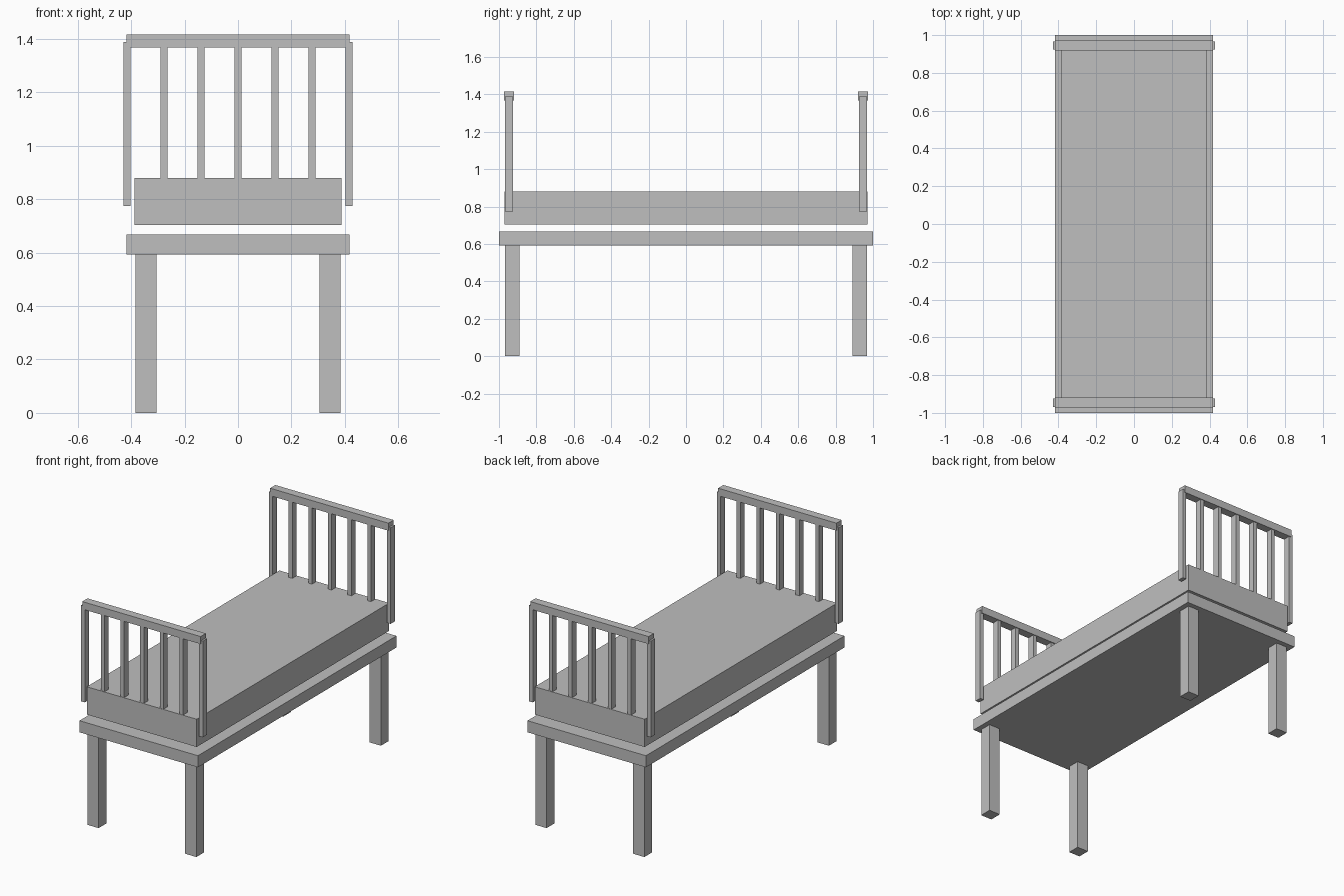
import bpy

cube = bpy.data.objects.get("Cube")
if cube:
    bpy.data.objects.remove(cube, do_unlink=True)

# One plain grey for every part
grey = bpy.data.materials.new("plain grey")
grey.use_nodes = True
colour = (0.52, 0.52, 0.52, 1)
grey.diffuse_color = colour
grey.node_tree.nodes["Principled BSDF"].inputs["Base Color"].default_value = colour


def box(name, x, y, width, depth, bottom, top):
    """Axis-aligned box centred on x, y and spanning bottom to top."""
    bpy.ops.mesh.primitive_cube_add(size=1, location=(x, y, (bottom + top) / 2))
    ob = bpy.context.object
    ob.name = ob.data.name = name
    ob.scale = (width, depth, top - bottom)
    bpy.ops.object.transform_apply(location=False, rotation=False, scale=True)
    ob.data.materials.append(grey)
    return ob


# Base board and mattress, with a gap between them
box("bed_base", 0, 0, 0.835, 2.0, 0.593, 0.667)
box("mattress", 0, 0, 0.775, 1.94, 0.703, 0.88)

for end, side_y in (("front", -1), ("back", 1)):
    # Square legs
    for side, side_x in (("right", -1), ("left", 1)):
        box(f"{end}_{side}_leg", side_x * 0.345, side_y * 0.929,
            0.079, 0.078, 0, 0.593)

    # End railing: top rail, outer posts and slats
    y = side_y * 0.946
    box(f"{end}_top_rail", 0, y, 0.835, 0.053, 1.368, 1.416)
    for side, side_x in (("right", -1), ("left", 1)):
        box(f"{end}_{side}_post", side_x * 0.416, y, 0.026, 0.043, 0.775, 1.388)
    for i in range(5):
        box(f"{end}_slat_{i + 1}", (i - 2) * 0.1387, y, 0.026, 0.043, 0.775, 1.388)
